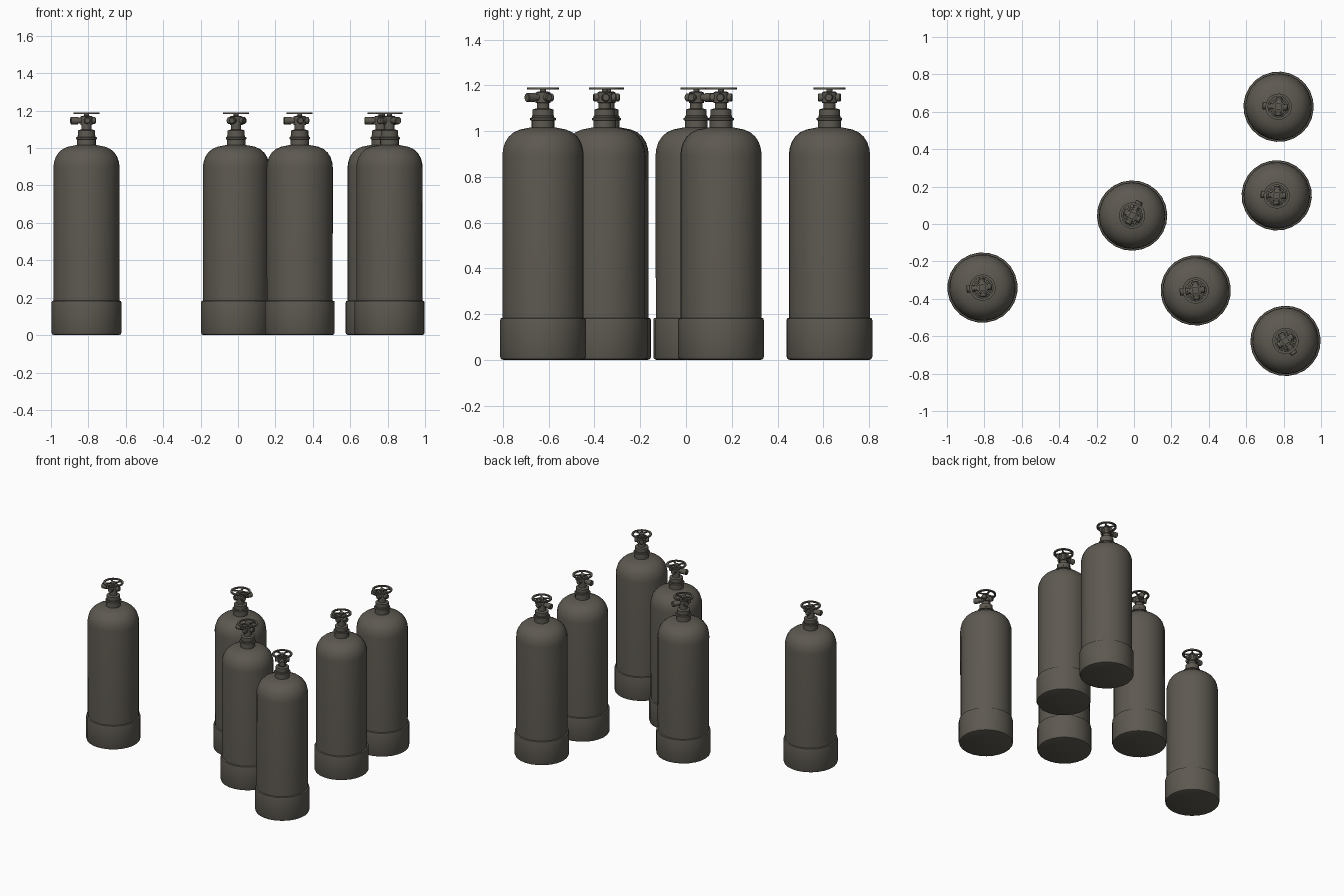
import bpy, bmesh, math
from mathutils import Matrix, Vector

if "Cube" in bpy.data.objects:
    bpy.data.objects.remove(bpy.data.objects["Cube"])

metal = bpy.data.materials.new("dark warm grey metal")
metal.diffuse_color = (0.11, 0.10, 0.082, 1)
metal.use_nodes = True
metal.node_tree.nodes["Principled BSDF"].inputs["Base Color"].default_value = metal.diffuse_color


def finish(name, bm, place):
    bmesh.ops.recalc_face_normals(bm, faces=bm.faces)
    me = bpy.data.meshes.new(name)
    bm.to_mesh(me)
    bm.free()
    me.materials.append(metal)
    ob = bpy.data.objects.new(name, me)
    ob.matrix_world = place
    bpy.context.collection.objects.link(ob)
    bpy.ops.object.select_all(action='DESELECT')
    ob.select_set(True)
    bpy.context.view_layer.objects.active = ob
    bpy.ops.object.shade_smooth_by_angle(angle=math.radians(32))


def lathe(bm, profile, sides, m=Matrix(), closed=False):
    """Turn an (r, z) profile around z, capping the ends of open profiles."""
    rings = [[bm.verts.new(m @ Vector((r * math.cos(a), r * math.sin(a), z)))
              for a in (2 * math.pi * i / sides for i in range(sides))]
             for r, z in profile]
    pairs = list(zip(rings, rings[1:]))
    if closed:
        pairs.append((rings[-1], rings[0]))
    for lo, hi in pairs:
        for i in range(sides):
            j = (i + 1) % sides
            bm.faces.new((lo[i], lo[j], hi[j], hi[i]))
    if not closed:
        bm.faces.new(rings[0][::-1])
        bm.faces.new(rings[-1])


def part(name, place, profile, sides):
    bm = bmesh.new()
    lathe(bm, profile, sides)
    finish(name, bm, place)


BOOT = [(0.174, 0), (0.184, 0.004), (0.188, 0.014), (0.188, 0.172), (0.186, 0.181), (0.178, 0.184)]
BODY = [(0.177, 0.10), (0.178, 0.895), (0.175, 0.922), (0.166, 0.951), (0.150, 0.976),
        (0.128, 0.995), (0.100, 1.007), (0.060, 1.015), (0.02, 1.017)]
NECK = [(0.050, 1.00), (0.050, 1.046), (0.056, 1.048), (0.056, 1.057), (0.049, 1.060),
        (0.049, 1.066), (0.046, 1.068), (0.046, 1.094), (0.034, 1.098)]
STEM = [(0.027, 1.09), (0.027, 1.122), (0.033, 1.124), (0.033, 1.168), (0.026, 1.172),
        (0.013, 1.173), (0.013, 1.189)]


def cylinder(i, x, y, deg):
    place = Matrix.Translation((x, y, 0)) @ Matrix.Rotation(math.radians(deg), 4, 'Z')
    part(f"boot_{i}", place, BOOT, 24)
    part(f"tank_{i}", place, BODY, 24)
    part(f"neck_collar_{i}", place, NECK, 20)
    part(f"valve_stem_{i}", place, STEM, 16)

    # long outlet along local +x, short plugs on the other three sides
    bm = bmesh.new()
    for k in range(4):
        m = (Matrix.Translation((0, 0, 1.147)) @ Matrix.Rotation(k * math.pi / 2, 4, 'Z')
             @ Matrix.Rotation(math.pi / 2, 4, 'Y'))
        if k == 0:
            prof = [(0.016, 0), (0.016, 0.045), (0.020, 0.046), (0.020, 0.083), (0.017, 0.086)]
        else:
            prof = [(0.018, 0), (0.018, 0.046), (0.014, 0.050)]
        lathe(bm, prof, 14, m)
    finish(f"valve_outlets_{i}", bm, place)

    # handwheel: flat rim, hub and four spokes
    bm = bmesh.new()
    lathe(bm, [(0.056, 1.182), (0.070, 1.182), (0.070, 1.191), (0.056, 1.191)], 24, closed=True)
    lathe(bm, [(0.018, 1.181), (0.018, 1.191)], 12)
    for k in range(4):
        m = (Matrix.Rotation(k * math.pi / 2 + math.pi / 4, 4, 'Z')
             @ Matrix.Translation((0.037, 0, 1.1865)) @ Matrix.Diagonal((0.044, 0.010, 0.007, 1)))
        bmesh.ops.create_cube(bm, size=1, matrix=m)
    finish(f"handwheel_{i}", bm, place)


# scattered group: x, y and outlet direction
for i, spot in enumerate([(-0.81, -0.34, 186), (-0.01, 0.045, 62), (0.33, -0.355, 186),
                          (0.81, -0.625, -56), (0.763, 0.153, 176), (0.773, 0.627, 176)], 1):
    cylinder(i, *spot)
